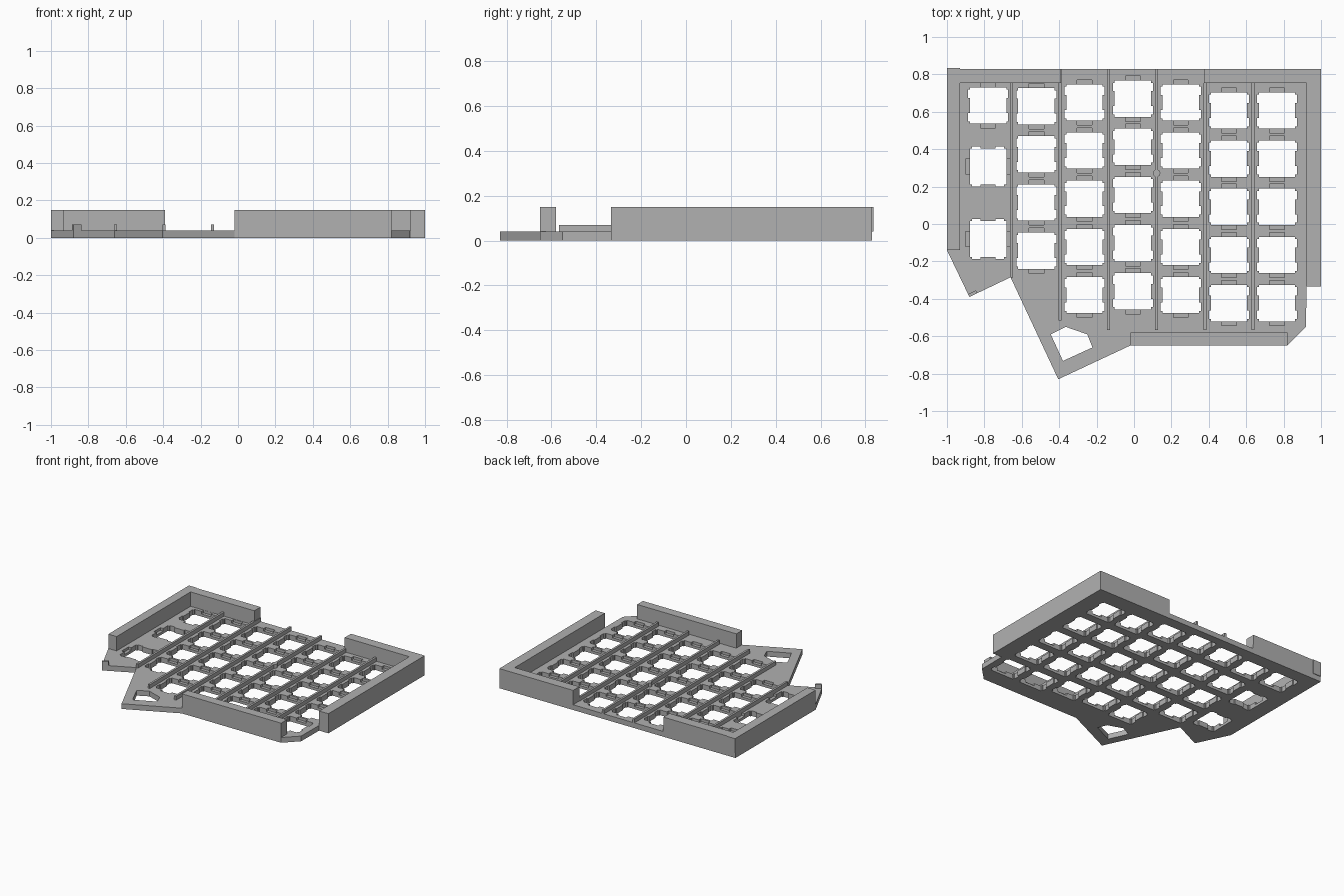
import bpy, bmesh
from math import radians
from mathutils import Matrix, Vector

if "Cube" in bpy.data.objects:
    bpy.data.objects.remove(bpy.data.objects["Cube"])

grey = bpy.data.materials.new("plain grey")
grey.use_nodes = True
colour = (0.44, 0.44, 0.44, 1)
grey.diffuse_color = colour
grey.node_tree.nodes["Principled BSDF"].inputs["Base Color"].default_value = colour


def add_prism(bm, points, z0, z1):
    """Extrude a flat outline from z0 to z1."""
    face = bm.faces.new([bm.verts.new((x, y, z0)) for x, y in points])
    out = bmesh.ops.extrude_face_region(bm, geom=[face])["geom"]
    moved = [v for v in out if isinstance(v, bmesh.types.BMVert)]
    bmesh.ops.translate(bm, verts=moved, vec=(0, 0, z1 - z0))


def make(name, outlines, z0, z1):
    bm = bmesh.new()
    for points in outlines:
        add_prism(bm, points, z0, z1)
    bmesh.ops.recalc_face_normals(bm, faces=bm.faces)
    mesh = bpy.data.meshes.new(name)
    bm.to_mesh(mesh)
    bm.free()
    mesh.materials.append(grey)
    obj = bpy.data.objects.new(name, mesh)
    bpy.context.collection.objects.link(obj)
    return obj


def rect(x0, x1, y0, y1):
    return [(x0, y0), (x1, y0), (x1, y1), (x0, y1)]


def placed(points, x, y, turned):
    m = Matrix.Rotation(radians(90 if turned else 0), 2)
    return [tuple(m @ Vector(p) + Vector((x, y))) for p in points]


def cut(target, cutter):
    mod = target.modifiers.new("cut", "BOOLEAN")
    mod.operation = "DIFFERENCE"
    mod.solver = "EXACT"
    mod.object = cutter
    bpy.context.view_layer.objects.active = target
    bpy.ops.object.modifier_apply(modifier=mod.name)
    bpy.data.objects.remove(cutter)


THICK, WALL_TOP, RIB_TOP, LEDGE = 0.04, 0.15, 0.07, 0.02

# Key opening: a square with two shallow ears on each side
half, ear, ear_in, ear_out = 0.097, 0.107, 0.04, 0.085
right_side = [(half, -half), (half, -ear_out), (ear, -ear_out), (ear, -ear_in),
              (half, -ear_in), (half, ear_in), (ear, ear_in), (ear, ear_out),
              (half, ear_out), (half, half)]
opening = right_side + [(-x, -y) for x, y in right_side]
clip_slot = rect(-0.04, 0.04, -0.121, 0.121)

# Key positions: column x, top row y, number of keys
PITCH = 0.2575
columns = [(-0.522, 0.63, 4), (-0.265, 0.65, 5), (-0.006, 0.67, 5),
           (0.25, 0.65, 5), (0.508, 0.607, 5), (0.765, 0.607, 5)]
keys = [(x, y - i * PITCH, False) for x, y, n in columns for i in range(n)]
keys += [(-0.78, 0.633, False), (-0.78, 0.307, True), (-0.78, -0.08, True)]

# Base plate
plate = make("base_plate", [[
    (-1, 0.83), (1, 0.83), (1, -0.335), (0.922, -0.335), (0.92, -0.55),
    (0.82, -0.65), (-0.02, -0.65), (-0.405, -0.83), (-0.66, -0.285),
    (-0.88, -0.39), (-1, -0.14)]], 0, THICK)

# Key openings, thumb window and clip slots
thumb = [(-0.365, -0.55), (-0.25, -0.59), (-0.222, -0.66),
         (-0.38, -0.732), (-0.445, -0.59)]
cut(plate, make("opening_cutter",
                [placed(opening, *k) for k in keys] + [thumb], -0.1, 0.1))
cut(plate, make("slot_cutter", [placed(clip_slot, *k) for k in keys], LEDGE, 0.1))

# Raised walls around the edge
make("left_corner_wall", [[
    (1, -0.335), (1, 0.83), (0.375, 0.83), (0.375, 0.755),
    (0.922, 0.755), (0.922, -0.335)]], THICK, WALL_TOP)
make("right_corner_wall", [[
    (-1, -0.14), (-0.93, -0.14), (-0.93, 0.755), (-0.39, 0.755),
    (-0.39, 0.83), (-0.93, 0.83), (-0.93, 0.835), (-1, 0.835)]], THICK, WALL_TOP)
make("front_wall", [rect(-0.02, 0.82, -0.65, -0.58)], THICK, WALL_TOP)

# Thin ribs between the key columns
ribs = [(-0.655, -0.285, 0.755), (-0.395, -0.515, 0.83), (-0.136, -0.567, 0.83),
        (0.121, -0.567, 0.83), (0.38, -0.567, 0.755), (0.637, -0.567, 0.755)]
make("column_ribs", [rect(x - 0.008, x + 0.008, a, b) for x, a, b in ribs],
     THICK, RIB_TOP)

# Small round post on the middle rib
bpy.ops.mesh.primitive_cylinder_add(vertices=16, radius=0.02, depth=RIB_TOP - THICK,
                                    location=(0.121, 0.272, (RIB_TOP + THICK) / 2))
post = bpy.context.object
post.name = "rib_post"
post.data.materials.append(grey)

# Small tab at the outer thumb corner
make("corner_tab", [[(-0.88, -0.39), (-0.838, -0.37), (-0.845, -0.355),
                     (-0.887, -0.375)]], THICK, RIB_TOP)
